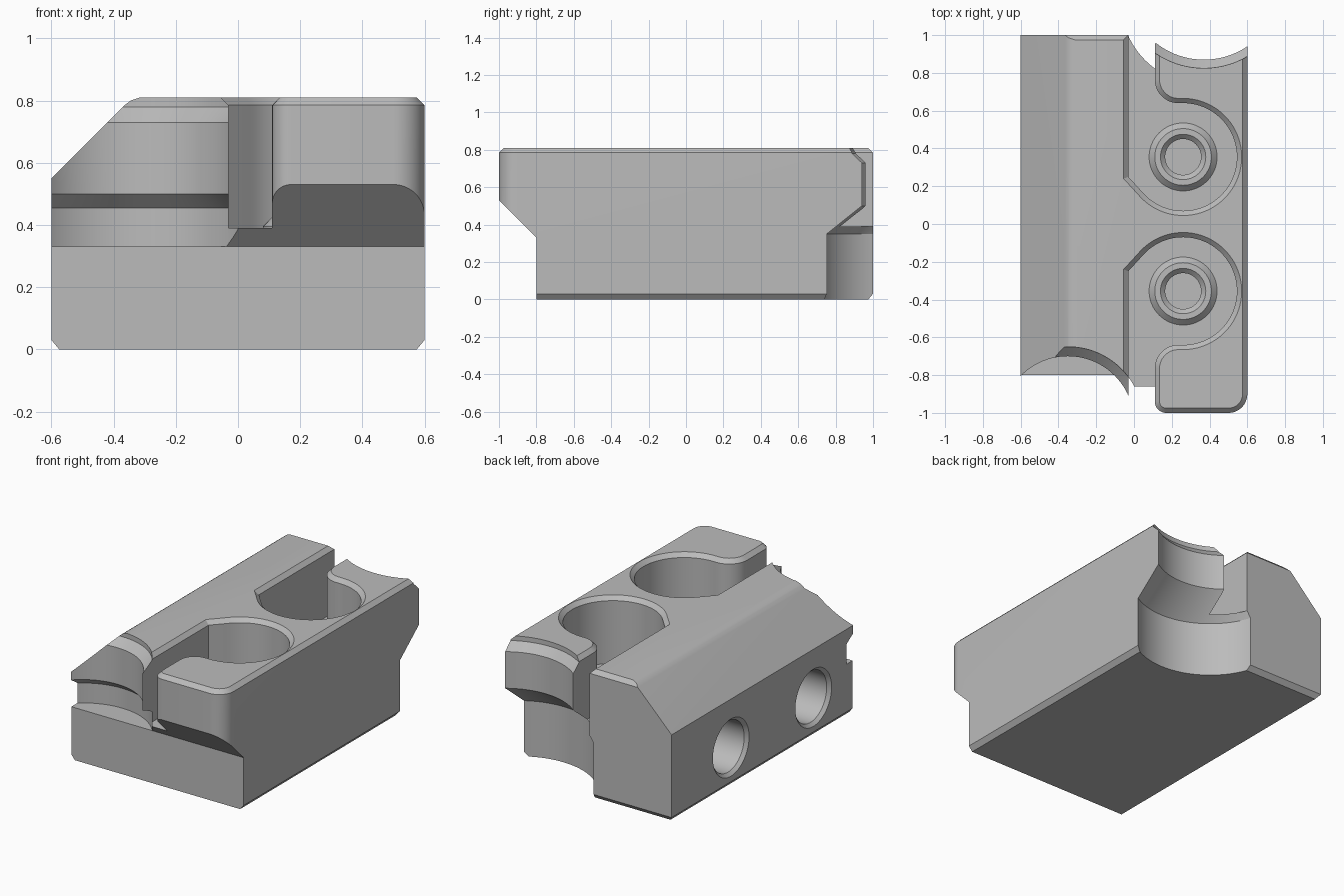
import bpy, bmesh
from math import sin, cos, radians, pi
from mathutils import Vector

cube = bpy.data.objects.get("Cube")
if cube:
    bpy.data.objects.remove(cube, do_unlink=True)

grey = bpy.data.materials.new("plain grey")
grey.use_nodes = True
colour = (0.5, 0.5, 0.5, 1)
grey.diffuse_color = colour
grey.node_tree.nodes["Principled BSDF"].inputs["Base Color"].default_value = colour


def arc(cx, cy, r, a0, a1, n):
    """Points on an arc, angles in degrees."""
    angles = [radians(a0 + (a1 - a0) * i / n) for i in range(n + 1)]
    return [(cx + r * cos(a), cy + r * sin(a)) for a in angles]


def circle(cx, cy, r, n=96):
    return arc(cx, cy, r, 0, 360, n)[:-1]


def outset(points, d):
    """Move a closed outline outward by d with mitred corners."""
    pts = [Vector(p) for p in points]
    n = len(pts)
    area = sum(pts[i - 1].x * pts[i].y - pts[i].x * pts[i - 1].y for i in range(n))
    side = 1 if area > 0 else -1
    result = []
    for i in range(n):
        a = (pts[i] - pts[i - 1]).normalized()
        b = (pts[(i + 1) % n] - pts[i]).normalized()
        na, nb = Vector((a.y, -a.x)) * side, Vector((b.y, -b.x)) * side
        result.append(tuple(pts[i] + (na + nb) * d / (1 + na.dot(nb))))
    return result


def loft(name, rings):
    """Solid through 3D rings of equal point count."""
    bm = bmesh.new()
    loops = [[bm.verts.new(p) for p in ring] for ring in rings]
    n = len(loops[0])
    for lo, hi in zip(loops, loops[1:]):
        for i in range(n):
            j = (i + 1) % n
            bm.faces.new((lo[i], lo[j], hi[j], hi[i]))
    bm.faces.new(loops[0])
    bm.faces.new(loops[-1])
    bmesh.ops.recalc_face_normals(bm, faces=bm.faces)
    mesh = bpy.data.meshes.new(name)
    bm.to_mesh(mesh)
    bm.free()
    mesh.materials.append(grey)
    obj = bpy.data.objects.new(name, mesh)
    bpy.context.collection.objects.link(obj)
    return obj


def stack(name, levels):
    """Loft of flat outlines given as (z, outline)."""
    return loft(name, [[(x, y, z) for x, y in ring] for z, ring in levels])


def combine(target, tool, operation="DIFFERENCE"):
    tool.hide_render = True
    mod = target.modifiers.new(tool.name, "BOOLEAN")
    mod.operation, mod.solver, mod.object = operation, "EXACT", tool
    deps = bpy.context.evaluated_depsgraph_get()
    mesh = bpy.data.meshes.new_from_object(target.evaluated_get(deps))
    target.modifiers.clear()
    target.data = mesh
    bpy.data.objects.remove(tool, do_unlink=True)


# Chamfered block with one rounded front corner
TOP, EDGE = 0.81, 0.025
plan = [(-0.6, -1)] + arc(0.5, -0.9, 0.1, -90, 0, 12) + [(0.6, 1), (-0.6, 1)]
small = outset(plan, -EDGE)
body = stack("connector_block", [(0, small), (0.03, plan), (TOP - EDGE, plan), (TOP, small)])

# Long slope on the right shoulder
slope = [(-0.8, 0.35), (-0.6, 0.55), (-0.365, 0.785), (-0.345, 0.8),
         (-0.315, TOP), (-0.315, 1), (-0.8, 1)]
combine(body, loft("slope_cutter", [[(x, y, z) for x, z in slope] for y in (-1.2, 1.2)]))

# Undercut below the front tongue
under = [(-0.8, -0.1), (-0.8, 0.33), (-1.1, 0.63), (-1.1, -0.1)]
combine(body, loft("undercut_cutter", [[(x, y, z) for y, z in under] for x in (-0.8, 0.8)]))

# Grooved round recess at the front
front = [(0.33, 0.40), (0.455, 0.40), (0.5, 0.35), (0.73, 0.35), (0.78, 0.40), (0.9, 0.40)]
combine(body, stack("front_recess_cutter",
                    [(z, circle(-0.35, -1.05, r)) for z, r in front]))

# Round recess at the back, narrowing upward
back = [(-0.1, 1.14, 0.45), (0.35, 1.14, 0.45), (0.5, 1.28, 0.41),
        (0.73, 1.28, 0.41), (0.78, 1.28, 0.455), (0.9, 1.28, 0.455)]
combine(body, stack("back_recess_cutter", [(z, circle(0.37, y, r)) for z, y, r in back]))

# Keyhole pockets with screw bosses, and side bores
PX, PY, FLOOR = 0.26, 0.355, 0.39
outline = ([(-0.03, -1.3), (-0.03, -0.25)]
           + arc(PX, -PY, 0.285, 140, -90, 64)
           + arc(0.235, -0.765, 0.125, 90, 180, 16)
           + arc(0.17, -0.94, 0.06, 180, 270, 8)
           + [(0.17, -1.3)])
wide = outset(outline, EDGE)
for s in (1, -1):
    pocket = [(z, [(x, s * y) for x, y in ring]) for z, ring in
              ((FLOOR, outline), (TOP - EDGE, outline), (TOP, wide), (0.9, wide))]
    combine(body, stack("pocket_cutter", pocket))

    cy = -s * PY
    boss = [(0.36, 0.18), (FLOOR + 0.005, 0.18), (0.425, 0.15)]
    combine(body, stack("screw_boss", [(z, circle(PX, cy, r, 64)) for z, r in boss]), "UNION")
    hole = [(0.2, 0.095), (0.4, 0.095), (0.425, 0.12), (0.45, 0.12)]
    combine(body, stack("screw_hole_cutter", [(z, circle(PX, cy, r, 64)) for z, r in hole]))

    bore = [(-0.7, 0.18), (-0.6, 0.18), (-0.58, 0.16), (-0.2, 0.16)]
    combine(body, loft("side_bore_cutter",
                       [[(x, y, z) for y, z in circle(s * 0.41, 0.245, r, 64)] for x, r in bore]))

# Smooth the curved walls, keep edges crisp
bpy.ops.object.select_all(action="DESELECT")
body.select_set(True)
bpy.context.view_layer.objects.active = body
bpy.ops.object.shade_smooth_by_angle(angle=radians(20))
